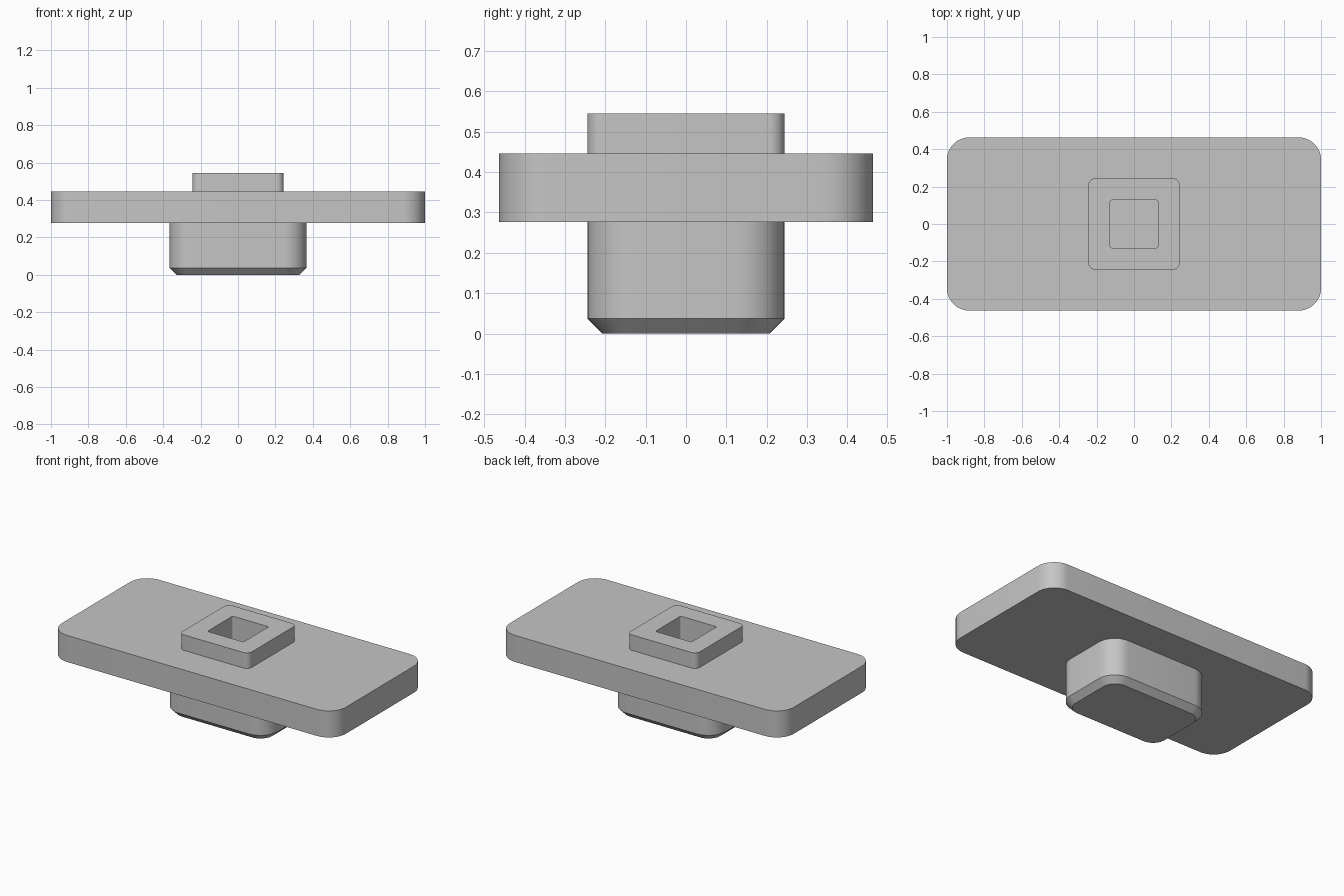
import bpy, bmesh, math

cube = bpy.data.objects.get("Cube")
if cube:
    bpy.data.objects.remove(cube, do_unlink=True)

GREY = (0.56, 0.56, 0.56, 1)
grey = bpy.data.materials.new("plain grey")
grey.use_nodes = True
grey.diffuse_color = GREY
grey.node_tree.nodes["Principled BSDF"].inputs["Base Color"].default_value = GREY

ARC = 10  # segments per rounded corner


def rounded_ring(bm, half_x, half_y, radius, z):
    """One horizontal rounded-rectangle loop of vertices."""
    ring = []
    for corner, (sx, sy) in enumerate([(1, 1), (-1, 1), (-1, -1), (1, -1)]):
        for i in range(ARC + 1):
            a = (corner + i / ARC) * math.pi / 2
            ring.append(bm.verts.new((sx * (half_x - radius) + radius * math.cos(a),
                                      sy * (half_y - radius) + radius * math.sin(a), z)))
    return ring


def build(name, sections, hollow=False):
    """Skin stacked sections; a hollow part joins its last section to its first."""
    bm = bmesh.new()
    rings = [rounded_ring(bm, *s) for s in sections]
    pairs = list(zip(rings, rings[1:]))
    if hollow:
        pairs.append((rings[-1], rings[0]))
    else:
        bm.faces.new(rings[0][::-1])
        bm.faces.new(rings[-1])
    for low, high in pairs:
        for i in range(len(low)):
            j = (i + 1) % len(low)
            bm.faces.new((low[i], low[j], high[j], high[i]))
    bmesh.ops.recalc_face_normals(bm, faces=bm.faces)
    mesh = bpy.data.meshes.new(name)
    bm.to_mesh(mesh)
    bm.free()
    mesh.materials.append(grey)
    obj = bpy.data.objects.new(name, mesh)
    bpy.context.collection.objects.link(obj)
    bpy.ops.object.select_all(action='DESELECT')
    obj.select_set(True)
    bpy.context.view_layer.objects.active = obj
    bpy.ops.object.shade_smooth_by_angle(angle=math.radians(30))
    return obj


# Heights of the stacked parts
CHAMFER, BLOCK_TOP, PLATE_TOP, COLLAR_TOP = 0.037, 0.277, 0.446, 0.545
SOCKET = (0.127, 0.127, 0.008)


def sleeve(name, outline, bottom, top):
    """A rounded slab with the square socket running through it."""
    return build(name, [(*outline, bottom), (*outline, top),
                        (*SOCKET, top), (*SOCKET, bottom)], hollow=True)


# Lower block with chamfered foot; its top closes the socket
build("lower_block", [(0.329, 0.207, 0.083, 0),
                      (0.366, 0.244, 0.12, CHAMFER),
                      (0.366, 0.244, 0.12, BLOCK_TOP)])

# Wide plate and raised collar around the socket
sleeve("wide_plate", (1, 0.463, 0.12), BLOCK_TOP, PLATE_TOP)
sleeve("socket_collar", (0.244, 0.244, 0.037), PLATE_TOP, COLLAR_TOP)
